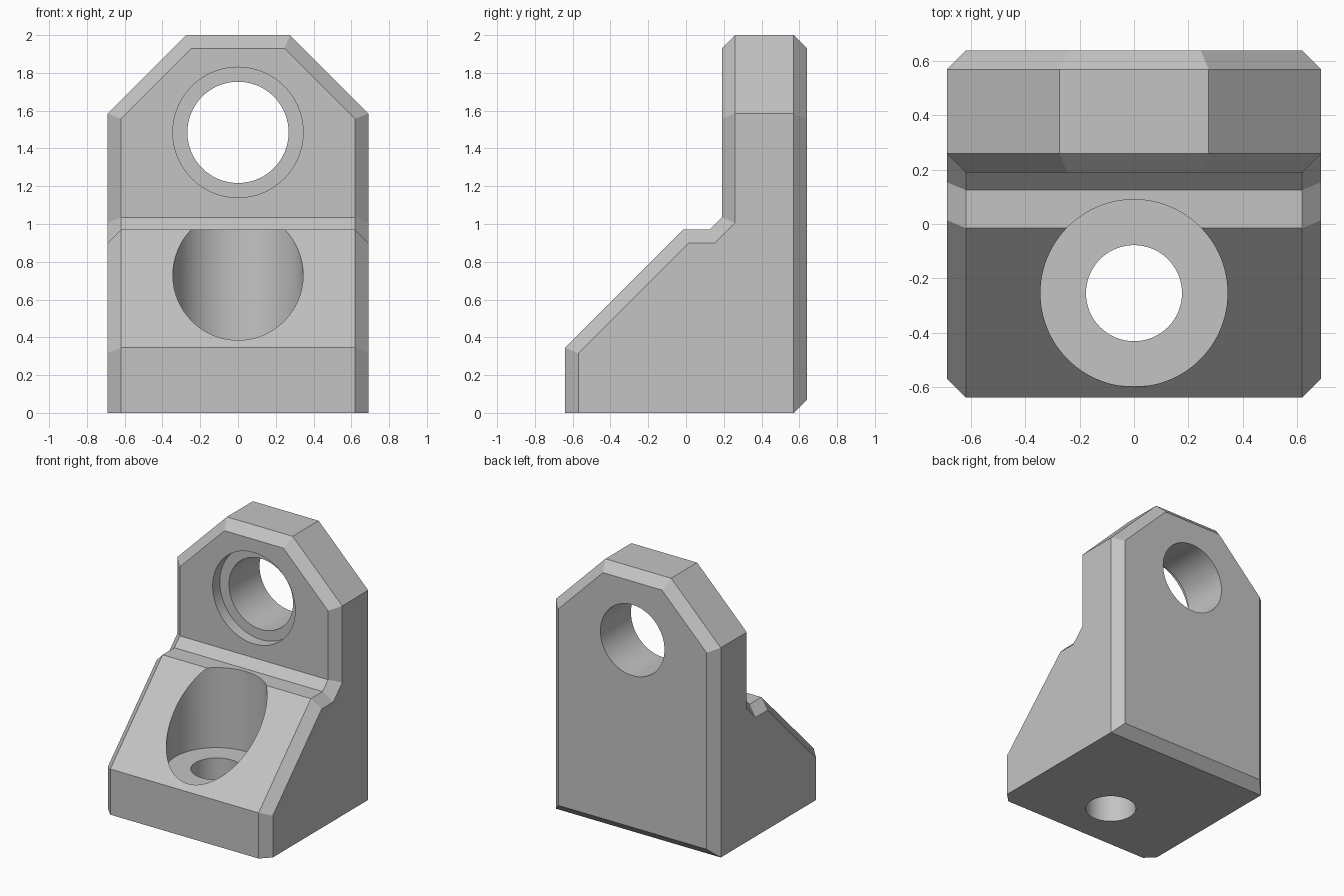
import bpy, bmesh, math
from mathutils import Matrix

HALF_WIDTH = 0.69
CHAMFER = 0.07

if "Cube" in bpy.data.objects:
    bpy.data.objects.remove(bpy.data.objects["Cube"], do_unlink=True)

grey = bpy.data.materials.new("plain_grey")
grey.use_nodes = True
grey.diffuse_color = (0.55, 0.55, 0.55, 1)
grey.node_tree.nodes["Principled BSDF"].inputs["Base Color"].default_value = grey.diffuse_color


def add_object(name, bm):
    mesh = bpy.data.meshes.new(name)
    bm.to_mesh(mesh)
    bm.free()
    mesh.materials.append(grey)
    obj = bpy.data.objects.new(name, mesh)
    bpy.context.collection.objects.link(obj)
    return obj


def chamfer(bm, edges, size):
    bmesh.ops.bevel(bm, geom=edges, offset=size, offset_type='OFFSET',
                    segments=1, affect='EDGES', clamp_overlap=False)
    bm.normal_update()


# Bracket body: side profile (y, z) extruded across the width
profile = [(-0.64, 0), (-0.64, 0.345), (-0.015, 0.97), (0.125, 0.97),
           (0.19, 1.035), (0.19, 2), (0.64, 2), (0.64, 0)]
bm = bmesh.new()
side = bm.faces.new([bm.verts.new((-HALF_WIDTH, y, z)) for y, z in profile])
extruded = bmesh.ops.extrude_face_region(bm, geom=[side], use_keep_orig=True)["geom"]
bmesh.ops.translate(bm, vec=(2 * HALF_WIDTH, 0, 0),
                    verts=[v for v in extruded if isinstance(v, bmesh.types.BMVert)])
bmesh.ops.recalc_face_normals(bm, faces=bm.faces[:])
bm.normal_update()

# Large cut corners at the top of the upright plate
corners = [e for e in bm.edges
           if all(v.co.z > 1.99 for v in e.verts)
           and abs(e.verts[0].co.x - e.verts[1].co.x) < 0.01]
chamfer(bm, corners, 0.415)


# Small chamfers around the front outline and the whole back face
def is_front(f):
    return f.normal.y < -0.1 or (f.normal.z > 0.9 and f.calc_center_median().z < 1.5)


def is_rim(e):
    front = [is_front(f) for f in e.link_faces]
    bottom = any(f.normal.z < -0.9 for f in e.link_faces)
    back = any(f.normal.y > 0.9 for f in e.link_faces)
    return back or (front.count(True) == 1 and not bottom)


chamfer(bm, [e for e in bm.edges if is_rim(e)], CHAMFER)
body = add_object("bracket_body", bm)


# Round holes, each cut by a cylinder running along z or y
def bore(name, radius, axis, center, start, end):
    bm = bmesh.new()
    bmesh.ops.create_cone(bm, cap_ends=True, segments=96, radius1=radius,
                          radius2=radius, depth=end - start)
    middle = (start + end) / 2
    if axis == 'Y':
        place = Matrix.Translation((0, middle, center)) @ Matrix.Rotation(math.pi / 2, 4, 'X')
    else:
        place = Matrix.Translation((0, center, middle))
    bm.transform(place)
    cutter = add_object(name, bm)
    cutter.hide_render = True
    mod = body.modifiers.new(name, 'BOOLEAN')
    mod.operation = 'DIFFERENCE'
    mod.solver = 'EXACT'
    mod.object = cutter
    bpy.context.view_layer.objects.active = body
    bpy.ops.object.modifier_apply(modifier=name)
    bpy.data.objects.remove(cutter, do_unlink=True)


bore("base_pocket", 0.345, 'Z', -0.255, 0.365, 1.5)
bore("base_screw_hole", 0.177, 'Z', -0.255, -0.2, 0.6)
bore("plate_recess", 0.345, 'Y', 1.485, 0, 0.275)
bore("plate_hole", 0.268, 'Y', 1.485, 0, 1)

# Smooth the bores, keep the chamfers crisp
bpy.ops.object.select_all(action='DESELECT')
body.select_set(True)
bpy.context.view_layer.objects.active = body
bpy.ops.object.shade_smooth_by_angle(angle=math.radians(30))
